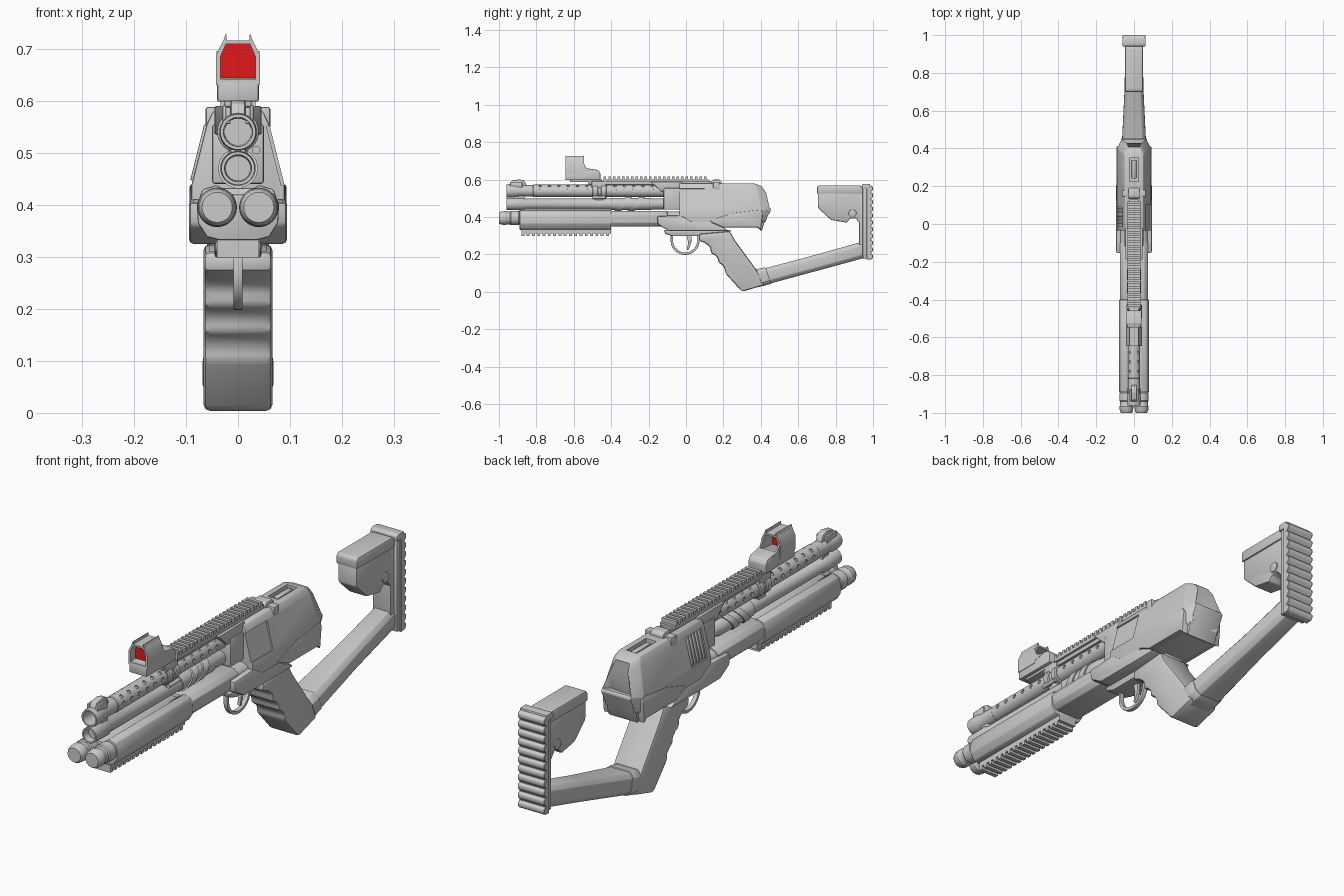
import bpy, bmesh
from math import sin, cos, pi, radians
from mathutils import Matrix, Vector

if "Cube" in bpy.data.objects:
    bpy.data.objects.remove(bpy.data.objects["Cube"])


def loft(name, rings, bev=0.0, seg=2, closed=False):
    """Skin a list of equal-length point rings, cap the ends, bevel sharp edges."""
    bm = bmesh.new()
    vs = [[bm.verts.new(p) for p in r] for r in rings]
    n = len(vs[0])
    pairs = list(zip(vs, vs[1:])) + ([(vs[-1], vs[0])] if closed else [])
    for a, b in pairs:
        for i in range(n):
            j = (i + 1) % n
            bm.faces.new((a[i], a[j], b[j], b[i]))
    if not closed:
        bm.faces.new(vs[0])
        bm.faces.new(vs[-1])
    bmesh.ops.recalc_face_normals(bm, faces=bm.faces)
    if bev:
        edges = [e for e in bm.edges if e.calc_face_angle(0) > radians(25)]
        bmesh.ops.bevel(bm, geom=edges, offset=bev, segments=seg, profile=0.5,
                        affect='EDGES', clamp_overlap=True)
    return finish(name, bm)


def finish(name, bm):
    me = bpy.data.meshes.new(name)
    bm.to_mesh(me)
    bm.free()
    ob = bpy.data.objects.new(name, me)
    bpy.context.collection.objects.link(ob)
    return ob


def prism(name, yz, x0, x1=None, bev=0.0, seg=2):
    """Side profile (y, z) extruded across x."""
    if x1 is None:
        x0, x1 = -x0, x0
    return loft(name, [[(x, y, z) for y, z in yz] for x in (x0, x1)], bev, seg)


def box(name, x, y, z, bev=0.0):
    return prism(name, [(y[0], z[0]), (y[1], z[0]), (y[1], z[1]), (y[0], z[1])], x[0], x[1], bev)


def both(half):
    """Mirror a half outline (x, ...) to a full one."""
    return list(half) + [(-p[0],) + tuple(p[1:]) for p in reversed(half)]


def long(name, xz, y0, y1, bev=0.0):
    """Half cross-section (x, z) mirrored and extruded along y."""
    return loft(name, [[(x, y, z) for x, z in both(xz)] for y in (y0, y1)], bev)


def lathe(name, x, z, yr, shear=0.0, n=32):
    """Turned part along y from (y, radius) pairs."""
    return loft(name, [[(x + r * cos(2 * pi * i / n), y + shear * r * sin(2 * pi * i / n),
                         z + r * sin(2 * pi * i / n)) for i in range(n)] for y, r in yr])


def cut(ob, cutter):
    cutter.hide_render = True
    m = ob.modifiers.new("cut", 'BOOLEAN')
    m.operation, m.solver, m.object = 'DIFFERENCE', 'EXACT', cutter
    bpy.context.view_layer.objects.active = ob
    bpy.ops.object.modifier_apply(modifier=m.name)
    bpy.data.objects.remove(cutter)


def toothed(y0, y1, base, mid, tip, n):
    """Outline of an accessory rail with n square teeth."""
    pts, p = [(y0, base)], (y1 - y0) / n
    for i in range(n):
        a = y0 + i * p
        pts += [(a, tip), (a + .55 * p, tip), (a + .55 * p, mid), (a + p, mid)]
    return pts + [(y1, base)]


# Barrels: twin lower tubes, middle tube, perforated upper barrel
for s, side in ((1, "right"), (-1, "left")):
    lathe("lower_tube_" + side, s * .04, .395,
          [(-1, .029), (-.99, .035), (-.965, .037), (-.96, .034), (-.94, .034), (-.935, .038),
           (-.895, .038), (-.89, .034), (-.03, .034)])
lathe("middle_barrel", 0, .47,
      [(-.93, .024), (-.96, .026), (-.96, .032), (-.87, .034), (-.86, .029), (-.4, .029), (-.4, .033),
       (-.19, .033), (-.18, .029), (-.02, .029)])
for i, y in enumerate((-.335, -.265)):
    lathe("barrel_band_%d" % i, 0, .47, [(y - .018, .038), (y + .018, .038)], shear=.8)
lathe("muzzle", 0, .54,
      [(-.90, .026), (-.96, .028), (-.96, .034), (-.945, .036), (-.92, .036), (-.89, .031), (-.8, .031)])
shield = lathe("heat_shield", 0, .54, [(-.82, .029), (-.815, .033), (-.12, .033), (-.02, .033)])
bm = bmesh.new()
for i in range(13):
    for a in (5, 55, 125, 175):
        d = Vector((cos(radians(a)), 0, sin(radians(a))))
        rot = d.to_track_quat('Z', 'Y').to_matrix().to_4x4()
        pos = Matrix.Translation(Vector((0, -.78 + .05 * i, .54)) + d * .034)
        bmesh.ops.create_cone(bm, cap_ends=True, segments=12, radius1=.008, radius2=.008,
                              depth=.014, matrix=pos @ rot)
cut(shield, finish("hole_cutter", bm))
prism("front_sight", [(-.945, .565), (-.93, .595), (-.89, .602), (-.865, .595), (-.85, .565)], .014, bev=.004)
for s in (-1, 1):
    box("sight_ear", sorted((s * .014, s * .024)), (-.94, -.875), (.555, .588), .003)
box("muzzle_link", (-.014, .014), (-.9, -.86), (.44, .54), .003)
for i, y in enumerate((-.5, -.455)):
    lathe("barrel_clamp_%d" % i, 0, .54, [(y, .036), (y + .004, .04), (y + .026, .04), (y + .03, .036)])
box("clamp_block", (-.03, .03), (-.505, -.43), (.555, .592), .004)
box("clamp_link", (-.018, .018), (-.49, -.44), (.46, .53), .003)
lathe("clamp_screw", .035, .505, [(-.5, .008), (-.43, .008)], n=12)

# Forend shell around the twin tubes, with lower rail
long("forend", [(.035, .332), (.06, .338), (.077, .365), (.079, .40), (.068, .43), (.04, .438), (.012, .42)],
     -.89, -.40, .004)
prism("lower_rail", toothed(-.88, -.40, .334, .312, .298, 17), .04)
long("forend_rear", [(.055, .35), (.072, .37), (.074, .415), (.055, .432)], -.41, -.1, .003)

# Receiver: tapered body with a faceted rear
def section(dy):
    half = [(.07, .345), (.09, .37), (.09, .435), (.06, .555), (.048, .58)]
    return both([(x, y, z) for (x, z), y in zip(half, dy)])


rear = both([(.05, .405, .35), (.062, .43, .38), (.066, .45, .445), (.04, .425, .53), (.034, .405, .565)])
receiver = loft("receiver", [section([-.035] * 5), section([.37, .385, .40, .38, .365]), rear], .004)
tilt = radians(-14)
for s, y0, y1 in ((1, -.06, .10), (-1, -.012, .09)):
    c = box("panel_cutter", (-.02, .02), (y0, y1), (-.062, .055))
    c.matrix_world = Matrix.Translation((s * .0875, 0, .502)) @ Matrix.Rotation(s * tilt, 4, 'Y')
    bpy.context.view_layer.update()
    cut(receiver, c)
for i in range(5):
    c = box("port_slat_%d" % i, (-.008, .006), (.0 + i * .019, .009 + i * .019), (-.058, .052), .002)
    c.matrix_world = Matrix.Translation((-.07, 0, .502)) @ Matrix.Rotation(-tilt, 4, 'Y')
cut(receiver, box("slot_cutter", (-.023, .023), (.225, .35), (.565, .6)))
box("slot_bar", (-.012, .012), (.24, .34), (.56, .575), .003)
prism("rear_band", [(.135, .56), (.135, .592), (.145, .6), (.18, .6), (.19, .59), (.19, .56)], .03, bev=.004)
for s in (-1, 1):
    box("band_side", sorted((s * .028, s * .062)), (.145, .18), (.545, .588), .004)

# Lower frame and rear lower shell
prism("lower_frame", [(-.155, .405), (-.03, .41), (.0, .395), (.03, .375), (.13, .375), (.2, .345),
                      (.23, .325), (-.09, .325), (-.15, .36)], .094, bev=.008)
prism("rear_shell", [(.12, .38), (.25, .422), (.40, .44), (.41, .42), (.40, .33), (.385, .345), (.2, .345)],
      .093, bev=.005)
prism("shell_tail", [(.38, .437), (.448, .452), (.455, .44), (.417, .365), (.405, .325), (.38, .345)],
      .068, bev=.006)
prism("trigger_housing", [(-.12, .33), (.24, .33), (.23, .305), (.07, .298), (-.07, .298), (-.11, .31)],
      .045, bev=.006)

# Trigger and guard
arc = [pi + pi * i / 20 for i in range(21)]
guard = [[(-.005 + ry * cos(a), .272 + rz * sin(a)) for a in arc] for ry, rz in ((.077, .074), (.064, .061))]
prism("trigger_guard", [(-.082, .31)] + guard[0] + [(.072, .31), (.059, .31)] + guard[1][::-1] + [(-.069, .31)],
      .009, bev=.002)
prism("trigger", [(.0, .31), (.012, .265), (.004, .225), (.012, .222), (.028, .262), (.03, .31)], .007, bev=.002)

# Grip with finger grooves, and the stock strut
prism("grip", [(.07, .31), (.07, .272), (.10, .262), (.13, .24), (.134, .205), (.155, .196), (.172, .178),
               (.172, .155), (.192, .145), (.208, .125), (.21, .10), (.295, .006), (.31, .004), (.42, .036),
               (.375, .12), (.262, .275), (.235, .325)], .066, bev=.016)


def oblong(y0, z0, y1, z1, w, c):
    """Chamfered ring between a lower and an upper edge point."""
    mix = lambda t: (y0 + (y1 - y0) * t, z0 + (z1 - z0) * t)
    return both([(w - c,) + mix(0), (w,) + mix(.22), (w,) + mix(.78), (w - c,) + mix(1)])


loft("stock_strut", [oblong(.39, .026, .36, .118, .066, .02), oblong(.455, .046, .43, .128, .063, .018),
                     oblong(.72, .118, .70, .20, .05, .015), oblong(.955, .182, .955, .272, .046, .014)], .003)
loft("strut_collar", [oblong(.41, .031, .375, .121, .068, .02), oblong(.455, .043, .425, .132, .066, .02)], .003)

# Butt post, ridged pad and cheek rest
box("butt_post", (-.042, .042), (.925, .96), (.19, .56), .006)
box("butt_plate", (-.056, .056), (.945, .975), (.178, .57), .006)
pad, p = [(.966, .172)], .40 / 11
for i in range(11):
    z = .174 + i * p
    pad += [(.992, z), (1.0, z + .25 * p), (1.0, z + .65 * p), (.988, z + .85 * p)]
prism("butt_pad", pad + [(.966, .576)], .06, bev=.002, seg=1)
prism("butt_cap", [(.94, .55), (.94, .572), (.95, .578), (.985, .578), (.985, .55)], .061, bev=.004)
prism("cheek_rest", [(.705, .535), (.705, .45), (.775, .385), (.86, .37), (.875, .39), (.905, .395),
                     (.94, .355), (.95, .535)], .042, bev=.006)
prism("cheek_pad", [(.70, .525), (.70, .562), (.71, .57), (.93, .57), (.945, .56), (.945, .525)], .048, bev=.008)
prism("cheek_hinge", [(.89 + .021 * cos(i * pi / 10), .42 + .021 * sin(i * pi / 10)) for i in range(20)],
      .047, bev=.003)

# Top rail and its supports
prism("top_rail", toothed(-.44, .12, .588, .602, .618, 23), .034)
box("rail_base", (-.024, .024), (-.52, .13), (.572, .594), .003)
prism("rail_gusset", [(-.19, .59), (-.13, .535), (-.02, .535), (-.02, .59)], .045, bev=.004)
box("barrel_saddle", (-.05, .05), (-.12, -.02), (.44, .555), .006)

# Reflex sight with red glass
prism("sight_base", [(-.645, .598), (-.645, .64), (-.55, .65), (-.525, .66), (-.47, .652), (-.458, .635),
                     (-.458, .598)], .04, bev=.004)
box("sight_mount", (-.026, .026), (-.62, -.45), (.588, .602), .003)
outer = both([(.042, .63), (.042, .688), (.028, .716)])
inner = both([(.034, .642), (.034, .684), (.023, .709)])
loft("sight_hood", [[(x, y, z) for x, z in prof] for prof, y in
                    ((outer, -.645), (outer, -.545), (inner, -.545), (inner, -.645))], closed=True)
for s in (-1, 1):
    loft("hood_fin", [[(s * .021, y, .712), (s * .029, y, .712), (s * .0245, y, .727), (s * .0225, y, .727)]
                      for y in (-.645, -.545)])
    prism("hood_wing", [(-.55, .64), (-.55, .695), (-.535, .665), (-.5, .65)], *sorted((s * .034, s * .041)))
glass = long("sight_glass", [(.034, .64), (.034, .684), (.023, .71)], -.612, -.606)
red = bpy.data.materials.new("red_glass")
red.diffuse_color = (.75, .01, .01, 1)
red.use_nodes = True
red.node_tree.nodes["Principled BSDF"].inputs["Base Color"].default_value = red.diffuse_color
glass.data.materials.append(red)

# Smooth shading with sharp edges kept
bpy.ops.object.select_all(action='DESELECT')
for ob in bpy.context.scene.objects:
    ob.select_set(True)
    bpy.context.view_layer.objects.active = ob
bpy.ops.object.shade_smooth_by_angle(angle=radians(32))
